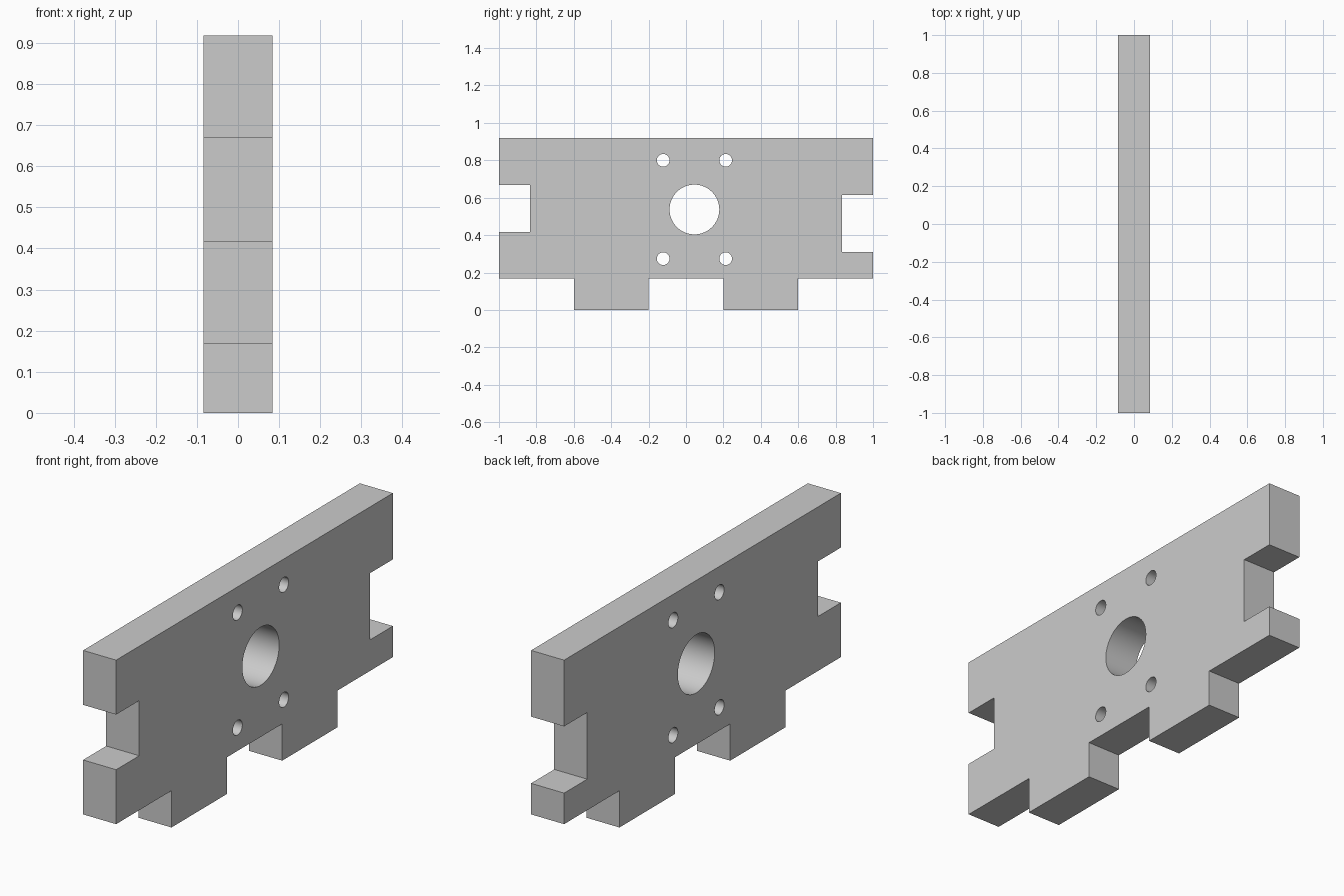
import bpy, bmesh
from math import sin, cos, tau, radians

if "Cube" in bpy.data.objects:
    bpy.data.objects.remove(bpy.data.objects["Cube"])

HALF_T = 0.0835
CY, CZ = 0.045, 0.537      # centre of the hole pattern

# Plate outline in (y, z): two bottom tabs and a notch in each end
outline = [(-1, 0.168), (-0.6, 0.168), (-0.6, 0), (-0.2, 0), (-0.2, 0.168),
           (0.2, 0.168), (0.2, 0), (0.6, 0), (0.6, 0.168), (1, 0.168),
           (1, 0.31), (0.833, 0.31), (0.833, 0.615), (1, 0.615),
           (1, 0.918), (-1, 0.918),
           (-1, 0.669), (-0.833, 0.669), (-0.833, 0.417), (-1, 0.417)]


def circle(y, z, r, n):
    return [(y + r * cos(tau * i / n), z + r * sin(tau * i / n)) for i in range(n)]


# Central bore and four bolt holes
loops = [outline, circle(CY, CZ, 0.133, 64)]
loops += [circle(CY + sy * 0.167, CZ + sz * 0.263, 0.034, 32)
          for sy in (-1, 1) for sz in (-1, 1)]

# Flat sheet with holes
bm = bmesh.new()
for pts in loops:
    vs = [bm.verts.new((0, y, z)) for y, z in pts]
    for a, b in zip(vs, vs[1:] + vs[:1]):
        bm.edges.new((a, b))
bmesh.ops.triangle_fill(bm, edges=bm.edges[:], use_beauty=True, normal=(1, 0, 0))
bmesh.ops.recalc_face_normals(bm, faces=bm.faces[:])
mesh = bpy.data.meshes.new("mounting_plate")
bm.to_mesh(mesh)
bm.free()

plate = bpy.data.objects.new("mounting_plate", mesh)
bpy.context.collection.objects.link(plate)
bpy.context.view_layer.objects.active = plate
plate.select_set(True)

# Thickness, then smooth hole walls with sharp rims
solid = plate.modifiers.new("thickness", 'SOLIDIFY')
solid.thickness = 2 * HALF_T
solid.offset = 0
bpy.ops.object.modifier_apply(modifier=solid.name)
bpy.ops.object.shade_smooth_by_angle(angle=radians(30))
